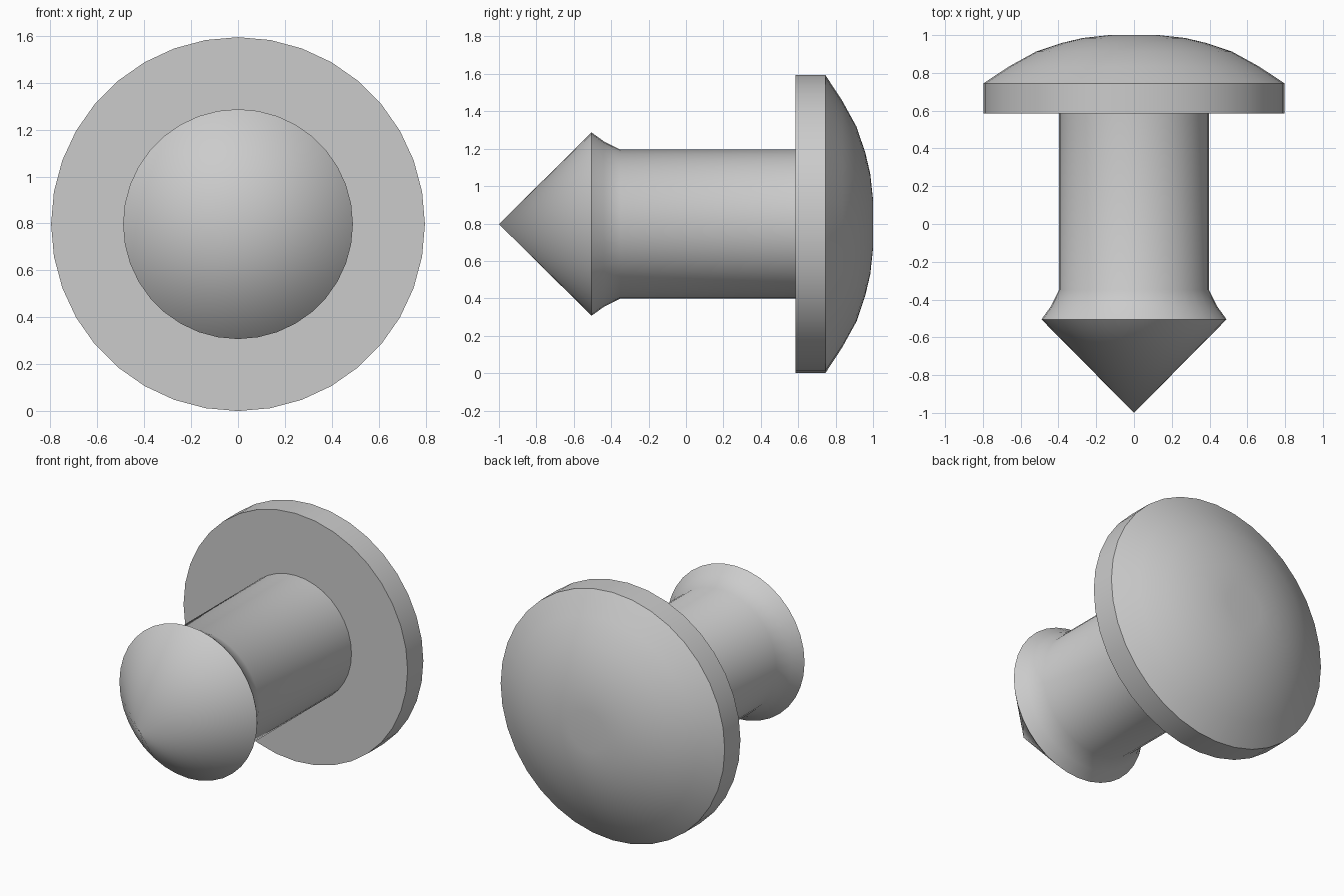
import bpy, bmesh, math
from mathutils import Vector, Matrix

cube = bpy.data.objects.get("Cube")
if cube:
    bpy.data.objects.remove(cube, do_unlink=True)

SEGMENTS = 36
AXIS_Z = 0.797

grey = bpy.data.materials.new("plain grey")
grey.use_nodes = True
colour = (0.6, 0.6, 0.6, 1)
grey.diffuse_color = colour
grey.node_tree.nodes["Principled BSDF"].inputs["Base Color"].default_value = colour


def lathe(name, profile):
    """Spin (radius, y) points around the front-to-back axis."""
    bm = bmesh.new()
    verts = [bm.verts.new((0, y, r)) for r, y in profile]
    edges = [bm.edges.new(pair) for pair in zip(verts, verts[1:])]
    bmesh.ops.spin(bm, geom=verts + edges, cent=(0, 0, 0), axis=(0, 1, 0),
                   angle=math.tau, steps=SEGMENTS, use_duplicate=False)
    bmesh.ops.remove_doubles(bm, verts=bm.verts[:], dist=0.0005)
    bmesh.ops.recalc_face_normals(bm, faces=bm.faces[:])
    mesh = bpy.data.meshes.new(name)
    bm.to_mesh(mesh)
    bm.free()
    mesh.materials.append(grey)
    obj = bpy.data.objects.new(name, mesh)
    obj.location.z = AXIS_Z
    bpy.context.collection.objects.link(obj)
    bpy.ops.object.select_all(action="DESELECT")
    obj.select_set(True)
    bpy.context.view_layer.objects.active = obj
    bpy.ops.object.shade_smooth_by_angle(angle=math.radians(35))
    return obj


# Pointed tip, flared barb and straight shank in one turned piece
lathe("pointed_shank", [(0, -1), (0.49, -0.505), (0.443, -0.44),
                        (0.398, -0.35), (0.398, 0.6)])

# Wide rim with a low domed back
lathe("domed_head", [(0, 0.585), (0.797, 0.585), (0.797, 0.745),
                     (0.66, 0.835), (0.52, 0.912), (0.38, 0.959),
                     (0.27, 0.985), (0.13, 1), (0, 0.995)])
